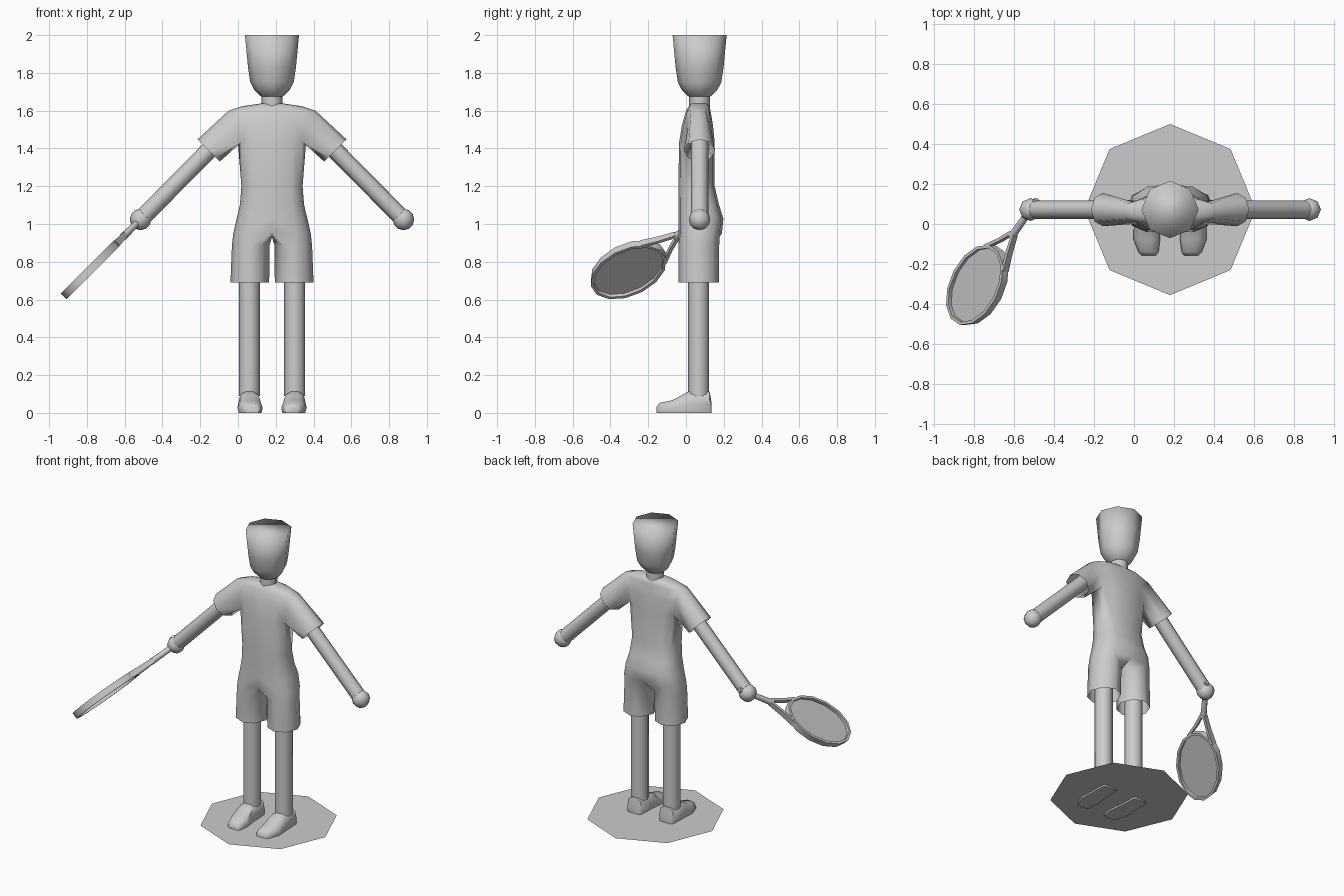
import bpy, bmesh, math
from mathutils import Vector, Matrix

if "Cube" in bpy.data.objects:
    bpy.data.objects.remove(bpy.data.objects["Cube"])

CX, CY = 0.18, 0.072          # figure axis
grey = bpy.data.materials.new("plain grey")
grey.diffuse_color = (0.6, 0.6, 0.6, 1)
grey.use_nodes = True
grey.node_tree.nodes["Principled BSDF"].inputs["Base Color"].default_value = grey.diffuse_color


def finish(name, bm, angle=None, mirror=False):
    """Turn a bmesh into an object placed on the figure axis."""
    bmesh.ops.recalc_face_normals(bm, faces=bm.faces)
    me = bpy.data.meshes.new(name)
    bm.to_mesh(me)
    bm.free()
    me.materials.append(grey)
    ob = bpy.data.objects.new(name, me)
    ob.location.x = CX
    bpy.context.collection.objects.link(ob)
    if mirror:
        mod = ob.modifiers.new("mirror", 'MIRROR')
        mod.use_clip = True
    for p in me.polygons:
        p.use_smooth = True
    if angle is not None:
        bpy.ops.object.select_all(action='DESELECT')
        ob.select_set(True)
        bpy.context.view_layer.objects.active = ob
        bpy.ops.object.shade_smooth_by_angle(angle=math.radians(angle))
    return ob


def skin(bm, a, b, closed=True, skip=()):
    n = len(a)
    for j in range(n if closed else n - 1):
        if j not in skip:
            k = (j + 1) % n
            bm.faces.new((a[j], a[k], b[k], b[j]))


def loft(bm, rings, caps=True):
    vs = [[bm.verts.new(p) for p in r] for r in rings]
    for a, b in zip(vs, vs[1:]):
        skin(bm, a, b)
    if caps:
        bm.faces.new(vs[0])
        bm.faces.new(vs[-1])


def circle(c, r, u, v, n=8):
    c, u, v = Vector(c), Vector(u), Vector(v)
    return [c + r * (u * math.cos(2 * math.pi * i / n) + v * math.sin(2 * math.pi * i / n))
            for i in range(n)]


X, Y, Z = Vector((1, 0, 0)), Vector((0, 1, 0)), Vector((0, 0, 1))
S = math.sqrt(0.5)

# Base disc: a single octagonal sheet
bm = bmesh.new()
bm.faces.new([bm.verts.new(p) for p in circle((0, CY, 0.01), 0.427, Y, X)])
base = finish("base_disc", bm)
if base.data.polygons[0].normal.z < 0:
    base.data.flip_normals()

# Head and neck
bm = bmesh.new()
loft(bm, [circle((0, CY, z), r, X, Y) for z, r in
          ((1.668, 0.045), (1.68, 0.065), (1.71, 0.094), (1.75, 0.115), (1.83, 0.127), (2.0, 0.143))])
finish("head", bm)
bm = bmesh.new()
loft(bm, [circle((0, CY, z), 0.055, X, Y) for z in (1.61, 1.69)])
finish("neck", bm, 50)

# Shirt and shorts: one half body, mirrored. Rows: height, half width, front y, back y
rows = ((1.638, 0.06, 0.03, 0.11), (1.623, 0.16, 0.015, 0.125), (1.60, 0.23, 0.0, 0.13),
        (1.52, 0.20, -0.022, 0.143), (1.43, 0.18, -0.037, 0.152), (1.20, 0.162, -0.04, 0.152),
        (1.10, 0.17, -0.04, 0.175), (1.03, 0.187, -0.04, 0.198), (0.95, 0.205, -0.04, 0.19))
bm = bmesh.new()
body = []
for z, hw, y0, y1 in rows:
    ring = []
    for j in range(7):
        t = math.radians(-90 + 30 * j)
        c, s = max(0, math.cos(t)), math.sin(t)
        x = 0 if j in (0, 6) else hw * c ** 0.7
        y = (y0 + y1) / 2 + (y1 - y0) / 2 * math.copysign(abs(s) ** 0.75, s)
        ring.append(bm.verts.new((x, y, z)))
    body.append(ring)
bm.faces.new(body[0])
for i, (a, b) in enumerate(zip(body, body[1:])):
    skin(bm, a, b, closed=False, skip=(2, 3) if i in (2, 3) else ())
# sleeve grown from the opening at the shoulder
C, B, A = body[2], body[3], body[4]
bm.verts.remove(B[3])
hole = [C[3], C[4], B[4], A[4], A[3], A[2], B[2], C[2]]
cuff = [bm.verts.new(p) for p in circle((0.336, CY, 1.389), 0.083, (S, 0, S), Y)]
skin(bm, hole, cuff)
# shorts leg: half ring plus one crotch point
prev = body[-1] + [bm.verts.new((0, 0.075, 0.93))]
for z, cx, hw in ((0.89, 0.112, 0.100), (0.69, 0.1175, 0.1025)):
    ring = []
    for d in (-130, -90, -45, 0, 45, 90, 130, 180):
        t = math.radians(d)
        ring.append(bm.verts.new((cx + hw * math.cos(t), 0.068 + 0.108 * math.sin(t), z)))
    skin(bm, prev, ring)
    prev = ring
finish("shirt_and_shorts", bm, mirror=True)

# Arms, hands, legs
bm = bmesh.new()
loft(bm, [circle(c, 0.046, (S, 0, S), Y) for c in ((0.27, CY, 1.455), (0.68, CY, 1.04))])
finish("arms", bm, 60, True)
bm = bmesh.new()
bmesh.ops.create_uvsphere(bm, u_segments=8, v_segments=6, radius=0.057,
                          matrix=Matrix.Translation((0.696, CY, 1.024)))
finish("hands", bm, mirror=True)
bm = bmesh.new()
loft(bm, [circle((0.12, 0.067, z), 0.056, X, Y) for z in (0.09, 0.85)])
finish("legs", bm, 60, True)

# Shoes: sections from heel to toe (y, centre x, half width, height)
bm = bmesh.new()
section = ((0.9, 0), (1, 0.4), (0.8, 0.85), (0.35, 1), (-0.35, 1), (-0.8, 0.85), (-1, 0.4), (-0.9, 0))
loft(bm, [[(cx + w * a, y, h * b) for a, b in section] for y, cx, w, h in
          ((0.136, 0.12, 0.043, 0.05), (0.125, 0.12, 0.055, 0.113), (0.01, 0.12, 0.06, 0.112),
           (-0.02, 0.118, 0.063, 0.095), (-0.075, 0.116, 0.067, 0.066),
           (-0.14, 0.108, 0.05, 0.053), (-0.157, 0.106, 0.036, 0.03))])
finish("shoes", bm, 50, True)

# Racket: lies in a plane tilted 45 degrees, its axis diagonal in that plane
down, nrm = Vector((-S, 0, -S)), Vector((S, 0, -S))
axis, side = (down - Y) * S, (down + Y) * S
hand = Vector((-0.696, CY, 1.024))


def at(a, s, n=0.0):
    return hand + axis * a + side * s + nrm * n


N, MID, RA, RB, T = 14, 0.532, 0.237, 0.158, 0.021


def oval(k, n):
    return [at(MID - (RA - k) * math.cos(2 * math.pi * i / N),
               (RB - k) * math.sin(2 * math.pi * i / N), n) for i in range(N)]


bm = bmesh.new()
loops = [[bm.verts.new(p) for p in oval(k, n)] for k, n in ((0, -T), (0, T), (0.016, T), (0.016, -T))]
for i in range(4):
    skin(bm, loops[i], loops[(i + 1) % 4])
finish("racket_frame", bm, 40)

bm = bmesh.new()
bm.faces.new([bm.verts.new(p) for p in oval(0.008, 0)])
finish("racket_strings", bm)

bm = bmesh.new()
loft(bm, [circle(at(a, 0), r, side, nrm) for a, r in ((-0.065, 0.018), (0.08, 0.018), (0.19, 0.02))])
finish("racket_handle", bm, 50)

# two fork arms joining the handle to the frame
bm = bmesh.new()
for s in (-1, 1):
    loft(bm, [[at(a, s * (m + w), n) for w, n in ((-0.009, -t), (0.009, -t), (0.009, t), (-0.009, t))]
              for a, m, t in ((0.17, 0.009, 0.016), (0.26, 0.045, 0.018), (0.345, 0.088, 0.02))])
finish("racket_fork", bm, 40)
